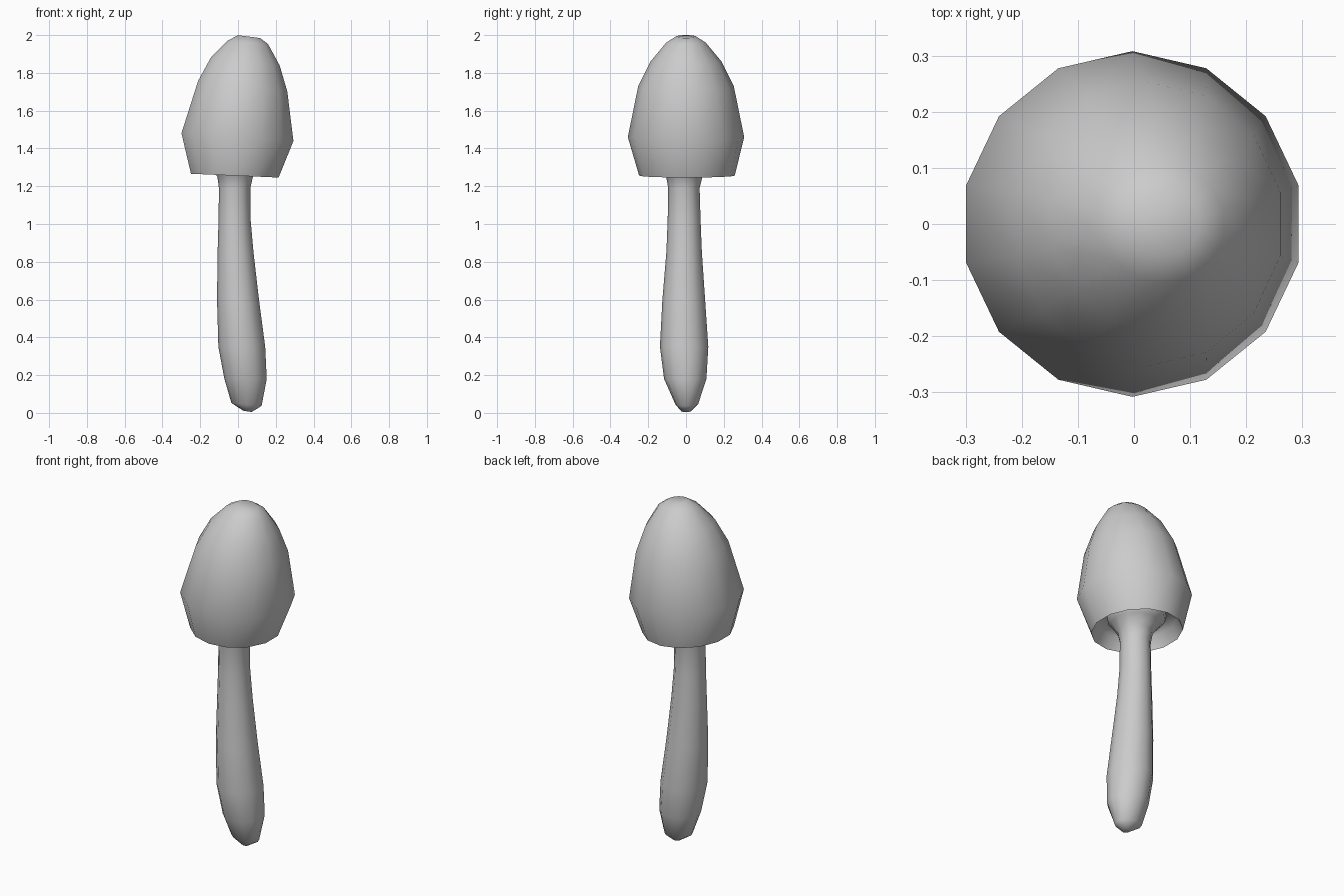
import bpy, bmesh, math


def loft(name, rings, sides, cap_start, cap_end, phase):
    """Skin elliptical rings: (cx, cy, z, rx, ry, z slope along x)."""
    bm = bmesh.new()
    loops = []
    for cx, cy, z, rx, ry, slope in rings:
        loop = []
        for i in range(sides):
            a = phase + 2 * math.pi * i / sides
            dx = rx * math.cos(a)
            loop.append(bm.verts.new((cx + dx, cy + ry * math.sin(a), z + slope * dx)))
        loops.append(loop)
    for lo, hi in zip(loops, loops[1:]):
        for i in range(sides):
            j = (i + 1) % sides
            bm.faces.new((lo[i], lo[j], hi[j], hi[i]))
    if cap_start:
        bm.faces.new(loops[0][::-1])
    if cap_end:
        bm.faces.new(loops[-1])
    bmesh.ops.recalc_face_normals(bm, faces=bm.faces[:])
    mesh = bpy.data.meshes.new(name)
    bm.to_mesh(mesh)
    bm.free()
    ob = bpy.data.objects.new(name, mesh)
    bpy.context.collection.objects.link(ob)
    bpy.ops.object.select_all(action='DESELECT')
    ob.select_set(True)
    bpy.context.view_layer.objects.active = ob
    bpy.ops.object.shade_smooth_by_angle(angle=math.radians(60))
    return ob


# Cap: hollow gill side first, then rim, then the leaning dome
cap_rings = [
    (-0.015, 0.00, 1.36, 0.10, 0.10, -0.04),
    (-0.015, 0.00, 1.36, 0.17, 0.175, -0.04),
    (-0.017, 0.00, 1.33, 0.21, 0.22, -0.04),
    (-0.017, 0.005, 1.256, 0.238, 0.253, -0.043),
    (-0.003, 0.00, 1.46, 0.304, 0.308, -0.07),
    (0.025, 0.00, 1.73, 0.242, 0.253, -0.12),
    (0.038, 0.00, 1.86, 0.187, 0.188, -0.11),
    (0.050, 0.00, 1.96, 0.112, 0.105, -0.07),
    (0.058, 0.00, 1.992, 0.060, 0.055, -0.13),
]
loft("mushroom_cap", cap_rings, 14, True, True, math.pi / 2)

# Stem: rounded foot, bent swelling shaft, flared top under the cap
stem_rings = [
    (0.050, 0.00, 0.008, 0.022, 0.025, -0.15),
    (0.045, 0.004, 0.045, 0.080, 0.060, -0.10),
    (0.040, -0.004, 0.18, 0.112, 0.112, 0.0),
    (0.020, -0.010, 0.35, 0.124, 0.128, 0.0),
    (0.000, -0.012, 0.60, 0.111, 0.113, 0.0),
    (-0.013, -0.010, 0.85, 0.095, 0.094, 0.0),
    (-0.018, -0.010, 1.02, 0.085, 0.087, 0.0),
    (-0.018, -0.011, 1.19, 0.083, 0.083, 0.0),
    (-0.015, -0.009, 1.25, 0.094, 0.096, 0.0),
    (-0.015, -0.005, 1.30, 0.130, 0.132, 0.0),
    (-0.015, 0.00, 1.325, 0.155, 0.158, 0.0),
    (-0.015, 0.00, 1.365, 0.160, 0.163, 0.0),
]
loft("mushroom_stem", stem_rings, 12, True, True, 0)
